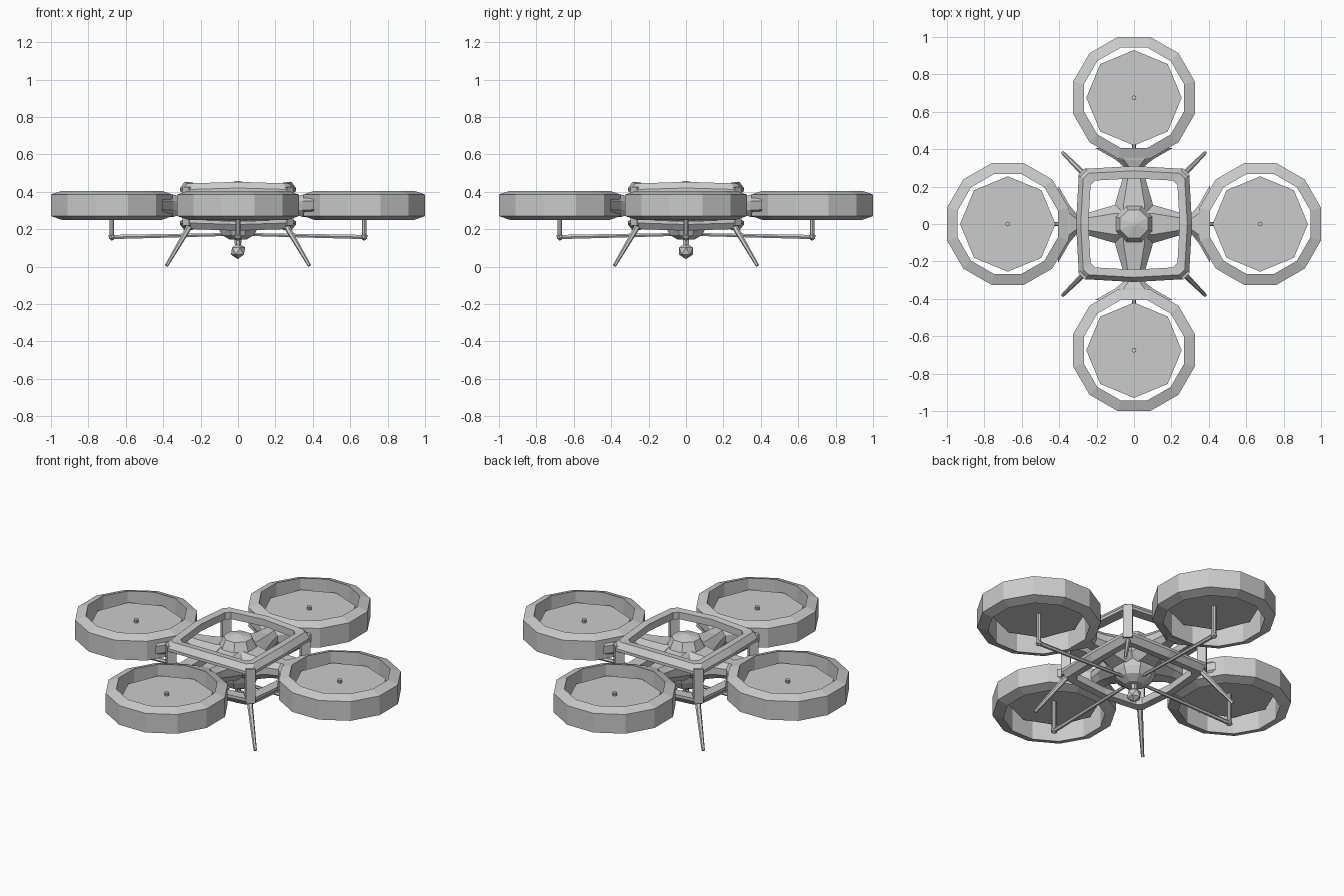
import bpy, bmesh
from math import pi, cos, sin, tan, radians
from mathutils import Vector, Matrix

if "Cube" in bpy.data.objects:
    bpy.data.objects.remove(bpy.data.objects["Cube"])


def make(name, verts, faces, angle=0.0):
    """Mesh object from points and faces, turned about z."""
    bm = bmesh.new()
    vs = [bm.verts.new(v) for v in verts]
    for f in faces:
        bm.faces.new([vs[i] for i in f])
    bmesh.ops.recalc_face_normals(bm, faces=bm.faces)
    bmesh.ops.rotate(bm, verts=bm.verts, cent=(0, 0, 0), matrix=Matrix.Rotation(angle, 3, 'Z'))
    me = bpy.data.meshes.new(name)
    bm.to_mesh(me)
    bm.free()
    ob = bpy.data.objects.new(name, me)
    bpy.context.collection.objects.link(ob)
    return ob


def skin(name, sections, angle=0.0, loop=False):
    """Join equal cross-sections; close into a loop or cap the ends."""
    m, n = len(sections), len(sections[0])
    verts = [p for s in sections for p in s]
    faces = []
    for i in range(m if loop else m - 1):
        j = (i + 1) % m
        for k in range(n):
            l = (k + 1) % n
            faces.append((i * n + k, i * n + l, j * n + l, j * n + k))
    if not loop:
        faces += [tuple(range(n)), tuple(range((m - 1) * n, m * n))]
    return make(name, verts, faces, angle)


def rod(name, a, b, r1, r2, angle=0.0, sides=6, turn=0.0):
    a, b = Vector(a), Vector(b)
    q = (b - a).to_track_quat('Z', 'Y')
    secs = []
    for p, r in ((a, r1), (b, r2)):
        secs.append([p + q @ Vector((r * cos(turn + 2 * pi * k / sides),
                                     r * sin(turn + 2 * pi * k / sides), 0)) for k in range(sides)])
    return skin(name, secs, angle)


def ball(name, loc, r, angle=0.0):
    bm = bmesh.new()
    bmesh.ops.create_icosphere(bm, subdivisions=1, radius=r)
    bmesh.ops.translate(bm, verts=bm.verts, vec=loc)
    bmesh.ops.rotate(bm, verts=bm.verts, cent=(0, 0, 0), matrix=Matrix.Rotation(angle, 3, 'Z'))
    me = bpy.data.meshes.new(name)
    bm.to_mesh(me)
    bm.free()
    ob = bpy.data.objects.new(name, me)
    bpy.context.collection.objects.link(ob)
    return ob


def arm_section(x, w, z0, z1):
    """Eight-sided cross-section of an arm."""
    h = (z1 - z0) * 0.3
    return [(x, -w, z0 + h), (x, -w * .55, z0), (x, w * .55, z0), (x, w, z0 + h),
            (x, w, z1 - h), (x, w * .55, z1), (x, -w * .55, z1), (x, -w, z1 - h)]


# Central body: eight-sided, domed above and tapered below
profile = [(.05, .145), (.095, .17), (.115, .21), (.13, .27), (.125, .34), (.105, .385), (.08, .44), (.012, .457)]
skin("central_body", [[(r * cos(pi / 8 + k * pi / 4), r * sin(pi / 8 + k * pi / 4), z) for k in range(8)]
                      for r, z in profile])

# Camera ball under the body
rod("camera_stem", (0, 0, .16), (0, 0, .09), .02, .015)
ball("camera_ball", (0, 0, .083), .043)

# Upper and lower cage rings: chamfered, slightly bulging squares
ring_profile = [(0, .395), (0, .412), (.025, .445), (.066, .442), (.066, .40)]
for name, flip in (("upper_cage_ring", False), ("lower_cage_ring", True)):
    secs = []
    for q in range(4):
        a = q * pi / 2
        for x, y, dz in ((.31, 0, .008), (.295, .265, 0), (.265, .295, 0)):
            sec = []
            for d, z in ring_profile:
                s = 1 - d / .31
                px, py = x * s, y * s
                zz = z + dz
                sec.append((px * cos(a) - py * sin(a), px * sin(a) + py * cos(a), .645 - zz if flip else zz))
            secs.append(sec)
    skin(name, secs, loop=True)

# Four sides: arm, duct, rotor, brace, plus corner post and leg
DX = .675
for i, side in enumerate(("right", "back", "left", "front")):
    a = i * pi / 2
    # Tapered arm from the body out between the rings
    skin("arm_" + side, [arm_section(.03, .11, .21, .40), arm_section(.11, .10, .23, .385),
                         arm_section(.24, .062, .27, .37), arm_section(.34, .042, .28, .37)], a)
    # Bracket flaring around the inner side of the duct
    skin("duct_bracket_" + side, [arm_section(.30, .045, .28, .37), arm_section(.345, .10, .265, .385),
                                  arm_section(.405, .205, .27, .385)], a)
    # Twelve-sided duct ring
    duct = []
    for k in range(12):
        t = pi / 12 + k * pi / 6
        duct.append([(DX + r / cos(pi / 12) * cos(t), r / cos(pi / 12) * sin(t), z)
                     for r, z in ((.325, .27), (.325, .385), (.268, .405), (.268, .25))])
    skin("duct_" + side, duct, a, loop=True)
    # Rotor disc with its shaft
    rod("rotor_disc_" + side, (DX, 0, .338), (DX, 0, .346), .255, .255, a, 8)
    rod("rotor_shaft_" + side, (DX, 0, .15), (DX, 0, .364), .013, .013, a, 8)
    # Thin brace from under the body to the shaft
    rod("brace_" + side, (.04, 0, .172), (DX, 0, .158), .009, .013, a)
    ball("brace_joint_" + side, (DX, 0, .158), .02, a)
    # Corner post of the cage
    rod("cage_post_" + side, (.262, .262, .22), (.262, .262, .425), .036, .036, a, 4)
    # Splayed landing leg
    rod("leg_" + side, (.262, .262, .21), (.382, .382, .005), .016, .009, a)
